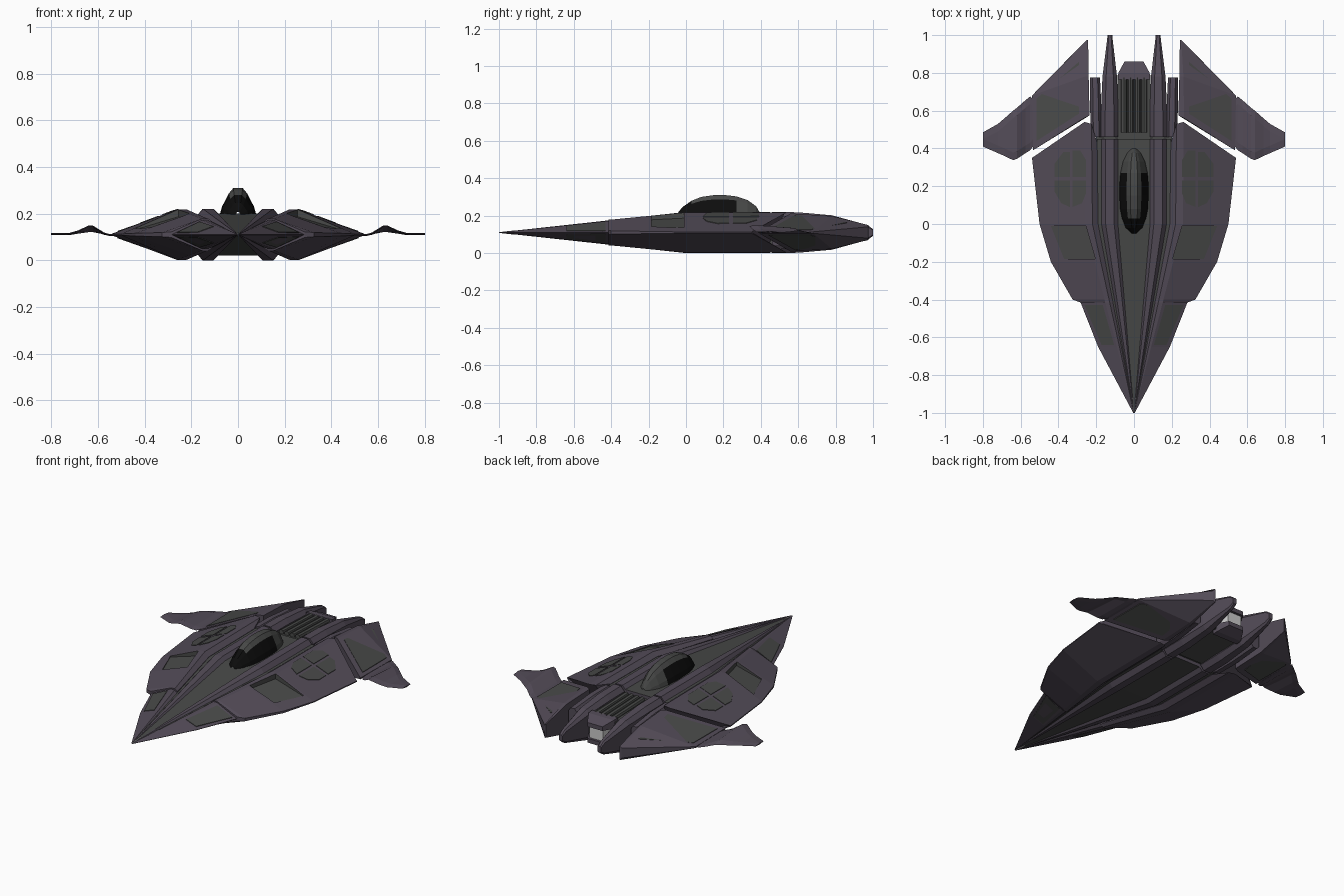
import bpy, bmesh, math
from mathutils import Vector
from mathutils.bvhtree import BVHTree

if "Cube" in bpy.data.objects:
    bpy.data.objects.remove(bpy.data.objects["Cube"])

MID = 0.11  # height of the symmetry plane; all parts are modelled relative to it


def material(name, rgb):
    m = bpy.data.materials.new(name)
    m.diffuse_color = (*rgb, 1)
    m.use_nodes = True
    m.node_tree.nodes["Principled BSDF"].inputs["Base Color"].default_value = m.diffuse_color
    return m


MATS = [material("purple_armor", (0.085, 0.07, 0.095)), material("grey_panel", (0.065, 0.067, 0.065)),
        material("black_glass", (0.004, 0.004, 0.004)), material("light_metal", (0.55, 0.55, 0.55))]
PURPLE, GREY, BLACK, LIGHT = range(4)


def loft(name, rows, mat=PURPLE, closed=True, mirror=(True, False, False), caps=True):
    """Skin a list of equal-length point rows; mat is an index or a function of (row, column)."""
    bm = bmesh.new()
    vs = [[bm.verts.new(p) for p in r] for r in rows]
    n = len(rows[0])
    for i in range(len(rows) - 1):
        for j in range(n if closed else n - 1):
            k = (j + 1) % n
            f = bm.faces.new((vs[i][j], vs[i][k], vs[i + 1][k], vs[i + 1][j]))
            f.material_index = mat(i, j) if callable(mat) else mat
    if caps:
        for r in (vs[0], vs[-1]):
            bm.faces.new(r).material_index = mat if isinstance(mat, int) else PURPLE
    bmesh.ops.remove_doubles(bm, verts=bm.verts, dist=1e-5)
    bmesh.ops.recalc_face_normals(bm, faces=bm.faces)
    tree = BVHTree.FromBMesh(bm)
    me = bpy.data.meshes.new(name)
    bm.to_mesh(me)
    bm.free()
    for m in MATS:
        me.materials.append(m)
    ob = bpy.data.objects.new(name, me)
    bpy.context.collection.objects.link(ob)
    ob.location.z = MID
    if any(mirror):
        mod = ob.modifiers.new("mirror", 'MIRROR')
        mod.use_axis = mirror
    return ob, tree


def sym(pts):
    """Close an upper profile with its reflection below the middle plane."""
    return pts + [(x, y, -z) for x, y, z in reversed(pts)]


def surface(tree, x, y):
    hit = tree.ray_cast(Vector((x, y, 1)), Vector((0, 0, -1)))[0]
    return hit.z if hit else 0.0


def inlay(name, tree, poly, below=True, lift=0.003):
    """Thin grey plate lying on a lofted surface."""
    top = [(x, y, surface(tree, x, y) + lift) for x, y in poly]
    loft(name, [top, [(x, y, z - 0.008) for x, y, z in top]], GREY, mirror=(True, False, below))


def scale(y):
    return max(0.008, min(1, 1 + y))


# Central hull: deck, twin ridges and side channels running from the nose
PROFILE = [(0, .09), (.085, .09), (.105, .11), (.15, .11), (.172, .085), (.195, .085)]
loft("central_hull", [sym([(x * scale(y), y, z * scale(y)) for x, z in PROFILE]) for y in (-1, 0, .45)],
     lambda i, j: GREY if j in (0, 4, 6, 10) else PURPLE, closed=False)

# Nose flanks
SHOULDER = [(.19, .085), (.22, .106), (.26, .106)]
rows = []
for y, edge in ((-1, .004), (-.65, .19), (-.41, .285), (-.36, .30)):
    s = scale(y)
    rows.append(sym([(x * s, y, z * s) for x, z in SHOULDER] + [(edge, y, .001)]))
_, nose = loft("nose_flank", rows)
inlay("nose_panel", nose, [(.105, -.64), (.172, -.64), (.262, -.43), (.165, -.43)])
loft("nose_tip", [[(x * r, y, z * r) for x, z in ((1, 0), (0, 1), (-1, 0), (0, -1))]
                  for y, r in ((-1, .002), (-.92, .011))], LIGHT, mirror=(False,) * 3)

# Main side armour, with a slanted rear edge
rows = []
for y, edge, thick in ((-.415, .285, .012), (-.40, .325, .009), (-.2, .44, .006), (0, .5, .003)):
    s = scale(y)
    rows.append(sym([(x * s, y, z * s + thick * .6) for x, z in SHOULDER] + [(edge, y, thick)]))
rows.append(sym([(.195, .43, .087), (.225, .53, .108), (.262, .54, .108), (.54, .35, .003)]))
armor, shell = loft("side_armor", rows)

# Sunken scoop in the armour
SCOOP = [(.255, -.01), (.44, -.01), (.37, -.185), (.205, -.185)]
DEPTH = [.03, .006, .006, .022]
floor = [(x, y, surface(shell, x, y) - d) for (x, y), d in zip(SCOOP, DEPTH)]
cutter, _ = loft("scoop_cutter", [floor, [(x, y, .3) for x, y in SCOOP]], GREY, mirror=(False,) * 3)
cutter.hide_render = True
cutter.display_type = 'WIRE'
cut = armor.modifiers.new("scoop", 'BOOLEAN')
cut.operation, cut.object, cut.solver = 'DIFFERENCE', cutter, 'EXACT'
armor.modifiers.move(1, 0)

# Four-piece hatch on the armour
for i, poly in enumerate((
        [(.275, .11), (.325, .09), (.325, .23), (.255, .23), (.255, .16)],
        [(.34, .09), (.385, .11), (.42, .17), (.42, .23), (.34, .23)],
        [(.255, .25), (.325, .25), (.325, .39), (.285, .39), (.255, .34)],
        [(.34, .25), (.42, .25), (.42, .32), (.375, .38), (.34, .38)])):
    inlay("hatch_plate_%d" % (i + 1), shell, poly, below=False)

# Rear wings
rows = [sym(r) for r in (
    [(.235, .575, .10), (.265, .56, .102), (.535, .39, .004)],
    [(.24, .78, .088), (.262, .78, .088), (.54, .68, .004)],
    [(.243, .975, .04), (.25, .975, .04), (.254, .97, .03)])]
_, wing = loft("rear_wing", rows)
inlay("rear_wing_panel", wing, [(.29, .585), (.515, .44), (.515, .665), (.29, .86)])

# Curved winglets
rows = []
for x, front, back, z in ((.535, .41, .66, -.002), (.55, .39, .675, -.002), (.575, .375, .655, .006),
                          (.62, .345, .615, .034), (.64, .338, .60, .035), (.685, .36, .56, .014),
                          (.72, .375, .53, .004), (.80, .41, .485, .003)):
    rows.append([(x, front, z), (x, front + .04, z + .004), (x, back - .04, z * .6 + .004),
                 (x, back, z * .3), (x, back - .04, z * .6 - .004), (x, front + .04, z - .004)])
loft("winglet", rows)


def beam(name, stations, mat=PURPLE, chamfer=.25):
    """Chamfered bar along y from (y, inner x, outer x, half height)."""
    rows = []
    for y, a, b, h in stations:
        c = (b - a) * chamfer
        rows.append(sym([(a, y, h * .75), (a + c, y, h), (b - c, y, h), (b, y, h * .75)]))
    loft(name, rows, mat)


# Tail booms and the blocks beside them
beam("tail_boom", [(.46, .084, .175, .11), (.6, .084, .175, .108), (.78, .09, .167, .092),
                   (.97, .112, .143, .04), (1, .115, .14, .018)])
beam("tail_block", [(.46, .172, .228, .09), (.6, .172, .232, .088), (.775, .18, .232, .07)])


def slab(name, stations, mat, mirror=(False, False, False)):
    """Tapered block centred on x from (y, half width, bottom, top)."""
    loft(name, [[(-w, y, a), (w, y, a), (w, y, b), (-w, y, b)] for y, w, a, b in stations], mat, mirror=mirror)


# Engine core, cooling tubes, exhaust
slab("engine_core", [(.40, .2, -.07, .07), (.6, .2, -.07, .07)], GREY)
slab("engine_bay", [(.47, .088, -.08, .075), (.79, .088, -.065, .07)], GREY)
for i in range(4):
    x = -.054 + .036 * i
    ring = [(math.cos(a) * .016, math.sin(a) * .016) for a in [math.tau * k / 8 for k in range(8)]]
    loft("cooling_tube_%d" % (i + 1), [[(x + u, .485, .083 + v) for u, v in ring],
                                       [(x + u, .775, .073 + v) for u, v in ring]], GREY, mirror=(False,) * 3)
slab("tail_hood", [(.765, .085, .035, .088), (.80, .083, .035, .085), (.86, .05, .035, .06)],
     PURPLE, (False, False, True))
slab("exhaust", [(.78, .06, -.04, .04), (.845, .045, -.036, .036)], LIGHT)

# Canopy with dark side glass
BASE = .085
rows = []
for y, w, h in ((-.05, .012, .012), (-.02, .045, .05), (.03, .065, .085), (.08, .075, .105), (.15, .078, .115),
                (.21, .078, .115), (.27, .073, .108), (.33, .06, .088), (.375, .038, .055), (.4, .012, .012)):
    rows.append([(w, y, BASE), (w * .88, y, BASE + h * .3), (w * .5, y, BASE + h * .8),
                 (w * .25, y, BASE + h), (0, y, BASE + h)])
loft("canopy", rows, lambda i, j: BLACK if i < 6 and j < 2 or i < 2 else GREY, closed=False, caps=False)
